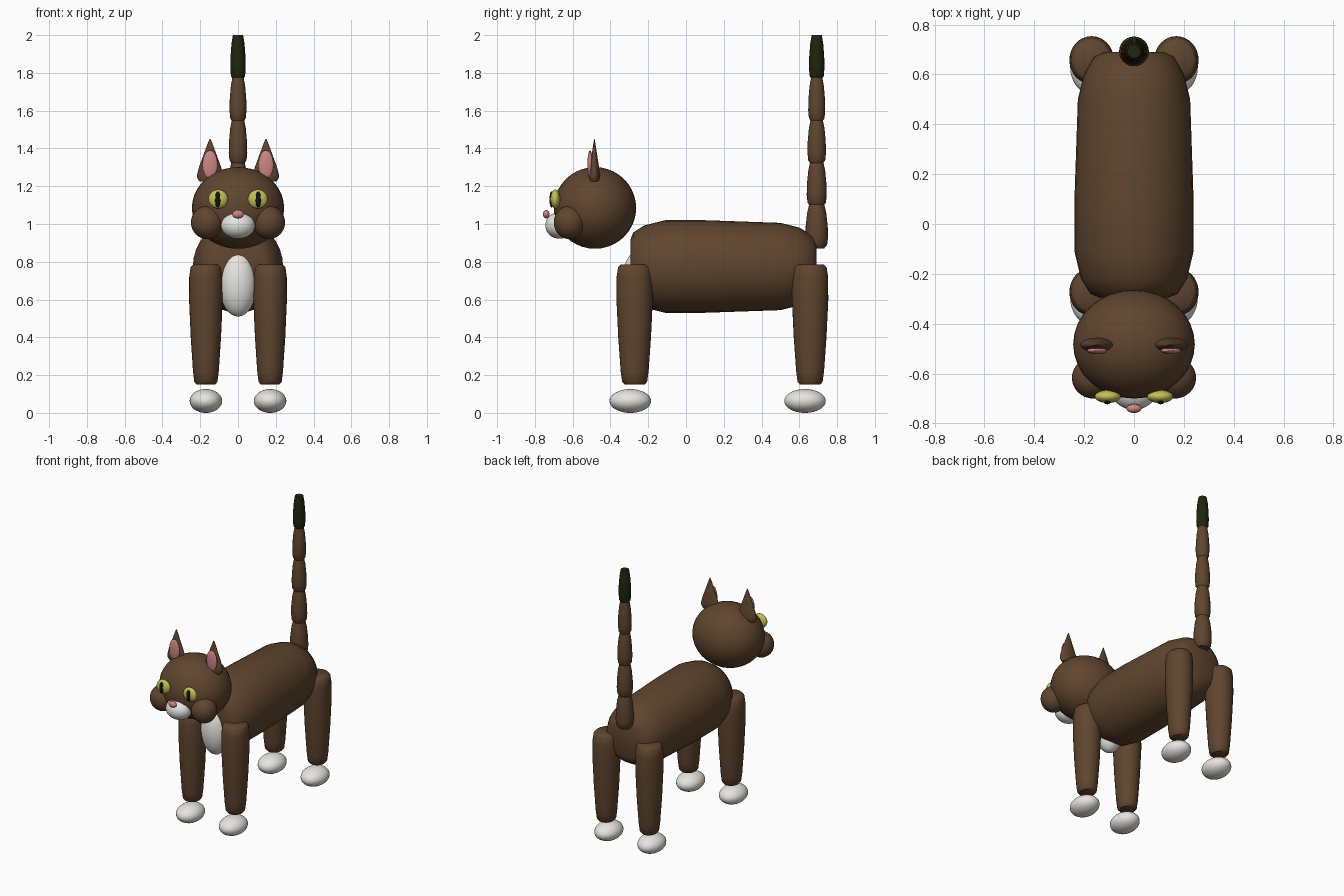
import bpy, bmesh, math
from mathutils import Vector

cube = bpy.data.objects.get("Cube")
if cube:
    bpy.data.objects.remove(cube, do_unlink=True)


def material(name, rgb):
    m = bpy.data.materials.new(name)
    m.use_nodes = True
    m.diffuse_color = (*rgb, 1)
    bsdf = next(n for n in m.node_tree.nodes if n.type == 'BSDF_PRINCIPLED')
    bsdf.inputs["Base Color"].default_value = (*rgb, 1)
    bsdf.inputs["Roughness"].default_value = 0.7
    return m


BROWN = material("brown fur", (0.115, 0.060, 0.028))
WHITE = material("white fur", (0.80, 0.78, 0.74))
DARK = material("dark tail tip", (0.016, 0.017, 0.004))
YELLOW = material("yellow eye", (0.55, 0.52, 0.10))
BLACK = material("black pupil", (0.006, 0.006, 0.004))
PINK = material("pink skin", (0.62, 0.24, 0.23))


def finish(name, bm, mat, angle=50):
    """Turn a bmesh into a smooth shaded object with one colour."""
    bmesh.ops.recalc_face_normals(bm, faces=bm.faces)
    mesh = bpy.data.meshes.new(name)
    bm.to_mesh(mesh)
    bm.free()
    mesh.materials.append(mat)
    obj = bpy.data.objects.new(name, mesh)
    bpy.context.collection.objects.link(obj)
    bpy.ops.object.select_all(action='DESELECT')
    obj.select_set(True)
    bpy.context.view_layer.objects.active = obj
    bpy.ops.object.shade_smooth_by_angle(angle=math.radians(angle))
    return obj


def ellipsoid(name, center, radii, mat):
    bm = bmesh.new()
    bmesh.ops.create_uvsphere(bm, u_segments=32, v_segments=20, radius=1)
    for v in bm.verts:
        v.co = Vector(c + r * p for c, r, p in zip(center, radii, v.co))
    return finish(name, bm, mat)


def loft(name, center, profile, squash, mat, axis='Z', sides=32):
    """Stack rings (position, radius) along an axis; squash scales the two widths."""
    bm = bmesh.new()
    rings = []
    for t, r in profile:
        ring = []
        for i in range(sides):
            a = 2 * math.pi * i / sides
            u, w = r * squash[0] * math.cos(a), r * squash[1] * math.sin(a)
            p = Vector((u, w, t) if axis == 'Z' else (u, t, w))
            ring.append(bm.verts.new(p + Vector(center)))
        rings.append(ring)
    for lo, hi in zip(rings, rings[1:]):
        for i in range(sides):
            j = (i + 1) % sides
            bm.faces.new((lo[i], lo[j], hi[j], hi[i]))
    bm.faces.new(rings[0])
    bm.faces.new(rings[-1])
    return finish(name, bm, mat)


# Body and chest
loft("body", (0, 0, 0.775),
     [(-0.295, 0.14), (-0.28, 0.18), (-0.22, 0.218), (-0.11, 0.245), (0.1, 0.245),
      (0.5, 0.231), (0.6, 0.206), (0.67, 0.165), (0.69, 0.12)],
     (0.975, 1), BROWN, axis='Y')
ellipsoid("chest_patch", (0, -0.25, 0.685), (0.1, 0.09, 0.175), WHITE)

# Legs and paws
leg_profile = [(0.15, 0.05), (0.165, 0.062), (0.22, 0.069), (0.4, 0.081),
               (0.6, 0.09), (0.72, 0.089), (0.77, 0.082), (0.785, 0.068)]
for side, x in (("left", 0.17), ("right", -0.17)):
    for end, leg_y, paw_y in (("front", -0.272, -0.295), ("back", 0.657, 0.63)):
        loft(f"{end}_{side}_leg", (x, leg_y, 0), leg_profile, (0.99, 1.07), BROWN)
        ellipsoid(f"{end}_{side}_paw", (x, paw_y, 0.063), (0.086, 0.11, 0.063), WHITE)

# Tail of stacked tapering segments
segment = [(0, 0.65), (0.02, 0.92), (0.06, 1), (0.12, 0.97), (0.19, 0.84), (0.235, 0.66)]
for i, radius in enumerate((0.06, 0.053, 0.049, 0.045, 0.041)):
    loft(f"tail_segment_{i + 1}", (0, 0.692, 0.87 + 0.2237 * i),
         [(t, s * radius) for t, s in segment], (1, 1), DARK if i == 4 else BROWN, sides=24)

# Head and face
ellipsoid("head", (0, -0.482, 1.085), (0.244, 0.218, 0.216), BROWN)
ellipsoid("muzzle", (0, -0.67, 0.992), (0.09, 0.075, 0.07), WHITE)
ellipsoid("nose", (0, -0.74, 1.052), (0.03, 0.018, 0.022), PINK)

ear_profile = [(1.225, 0.055), (1.24, 0.067), (1.26, 0.069), (1.3, 0.059),
               (1.36, 0.037), (1.42, 0.015), (1.45, 0.003)]
for side, s in (("left", 1), ("right", -1)):
    ellipsoid(f"{side}_cheek", (s * 0.163, -0.617, 1.008), (0.086, 0.083, 0.088), BROWN)
    ellipsoid(f"{side}_eye", (s * 0.105, -0.692, 1.132), (0.052, 0.026, 0.05), YELLOW)
    ellipsoid(f"{side}_pupil", (s * 0.107, -0.712, 1.13), (0.015, 0.011, 0.042), BLACK)
    loft(f"{side}_ear", (s * 0.148, -0.485, 0), ear_profile, (1, 0.42), BROWN, sides=24)
    ellipsoid(f"{side}_inner_ear", (s * 0.148, -0.508, 1.315), (0.04, 0.014, 0.074), PINK)
